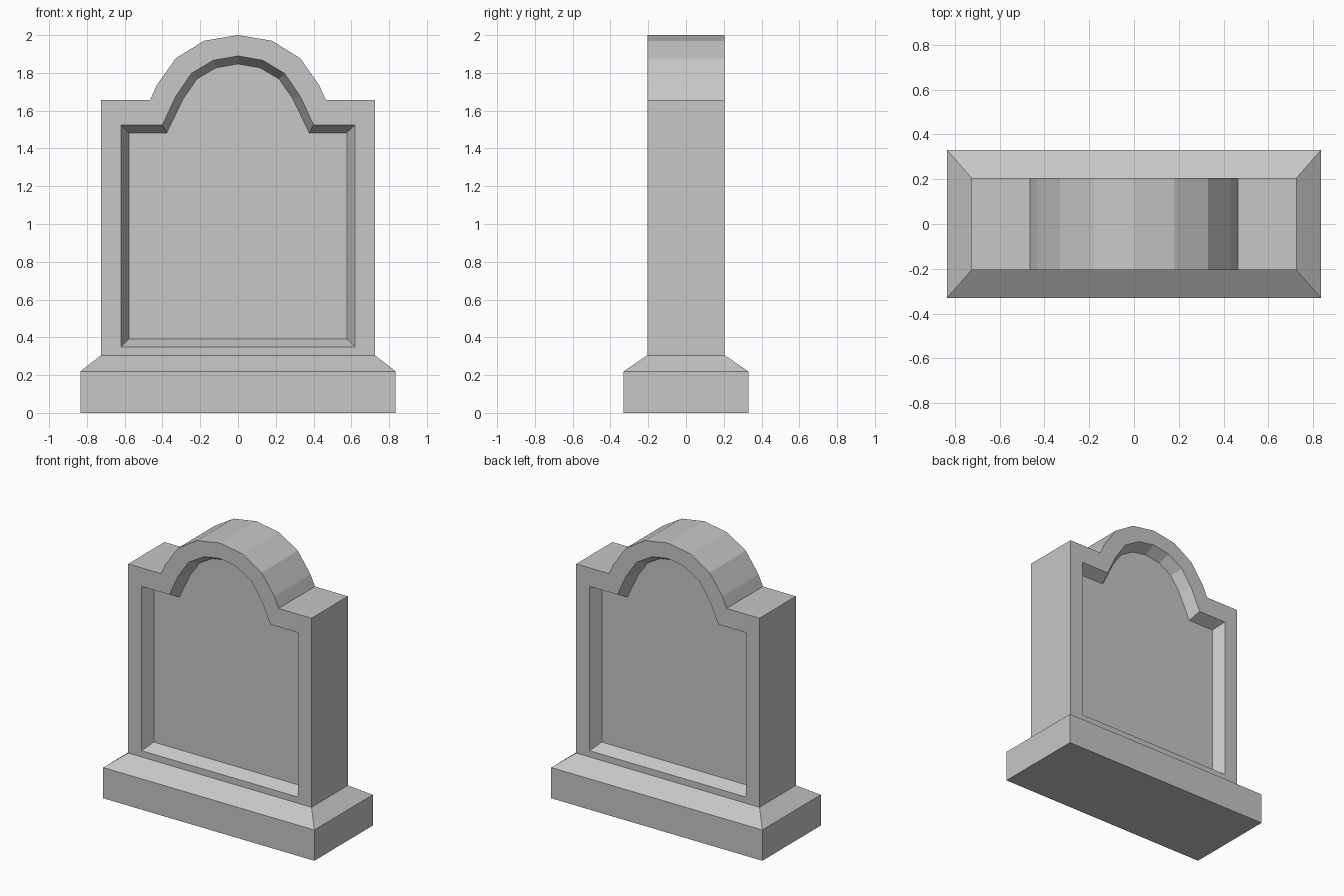
import bpy, bmesh

cube = bpy.data.objects.get("Cube")
if cube:
    bpy.data.objects.remove(cube, do_unlink=True)

# One plain stone colour
STONE = (0.57, 0.57, 0.57, 1.0)
stone = bpy.data.materials.new("grey_stone")
stone.use_nodes = True
stone.diffuse_color = STONE
stone.node_tree.nodes["Principled BSDF"].inputs["Base Color"].default_value = STONE


def loft(name, rings):
    """Skin matching closed rings of points and cap both ends."""
    bm = bmesh.new()
    loops = [[bm.verts.new(p) for p in ring] for ring in rings]
    count = len(loops[0])
    for a, b in zip(loops, loops[1:]):
        for i in range(count):
            j = (i + 1) % count
            bm.faces.new((a[i], a[j], b[j], b[i]))
    bm.faces.new(loops[0][::-1])
    bm.faces.new(loops[-1])
    bmesh.ops.recalc_face_normals(bm, faces=bm.faces)
    mesh = bpy.data.meshes.new(name)
    bm.to_mesh(mesh)
    bm.free()
    mesh.materials.append(stone)
    obj = bpy.data.objects.new(name, mesh)
    bpy.context.collection.objects.link(obj)
    return obj


def rectangle(x, y, z):
    return [(-x, -y, z), (x, -y, z), (x, y, z), (-x, y, z)]


def arch_ring(half, y):
    """Mirror a half outline, listed from crown to foot, at depth y."""
    full = half + [(-x, z) for x, z in reversed(half[1:])]
    return [(x, y, z) for x, z in full]


# Plinth with a sloped upper edge
W, D, FOOT = 0.725, 0.205, 0.305
loft("plinth", [rectangle(0.835, 0.33, 0), rectangle(0.835, 0.33, 0.22),
                rectangle(W, D, FOOT)])

# Half outlines: slab edge, recess rim and recessed panel
edge = [(0, 2), (0.18, 1.97), (0.33, 1.877), (0.43, 1.735),
        (0.465, 1.657), (W, 1.657), (W, FOOT)]
rim = [(0, 1.89), (0.13, 1.867), (0.247, 1.797), (0.33, 1.675),
       (0.4, 1.525), (0.62, 1.525), (0.62, 0.35)]
panel = [(0, 1.847), (0.116, 1.827), (0.217, 1.768), (0.29, 1.663),
         (0.377, 1.483), (0.578, 1.483), (0.578, 0.392)]

# Arched slab, recessed on the front and the back
INNER = D - 0.08
loft("arched_slab", [arch_ring(panel, -INNER), arch_ring(rim, -D),
                     arch_ring(edge, -D), arch_ring(edge, D),
                     arch_ring(rim, D), arch_ring(panel, INNER)])
